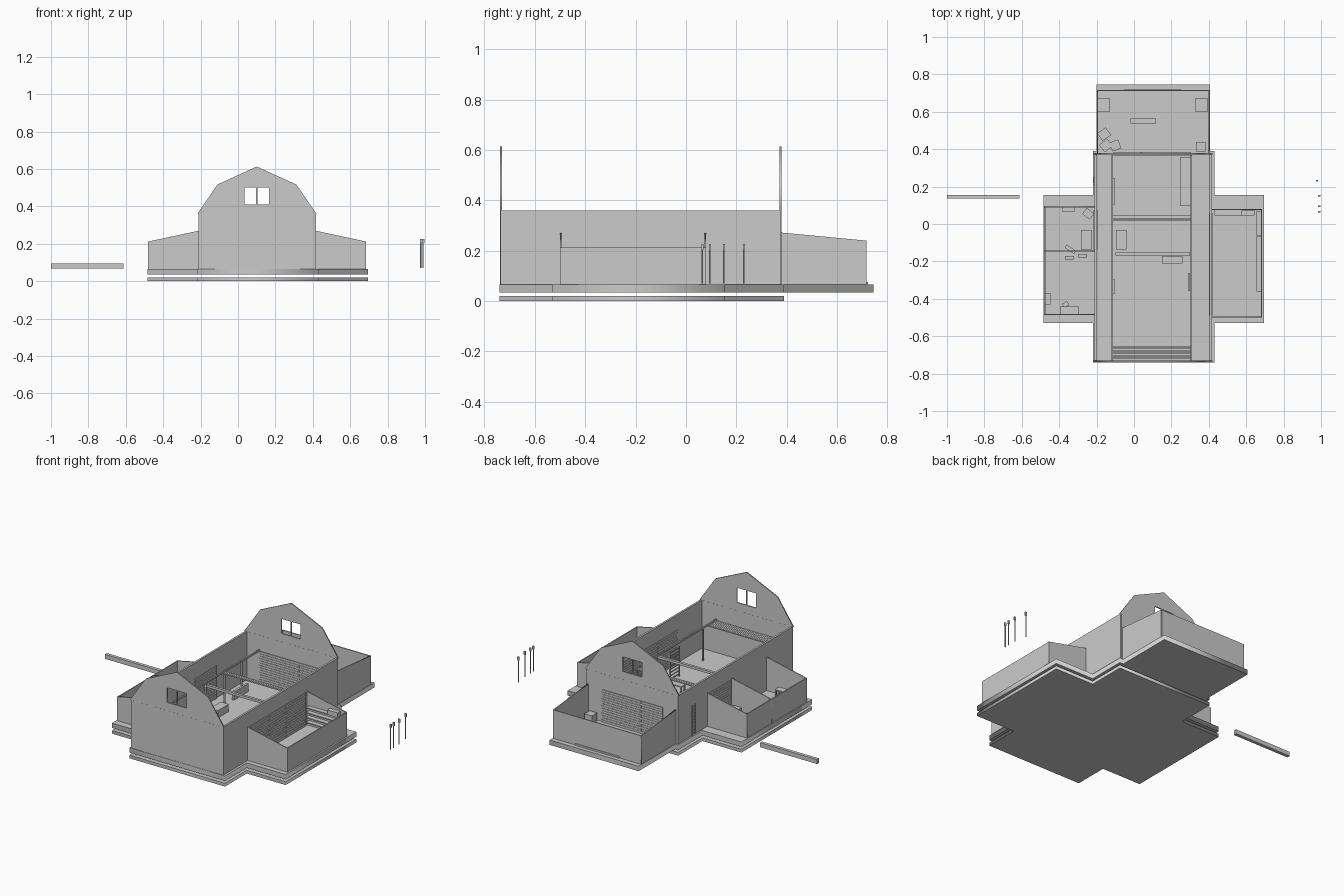
import bpy, math

FLOOR = 0.065


def box(name, x0, x1, y0, y1, z0, z1, rot=0):
    bpy.ops.mesh.primitive_cube_add(size=1, location=((x0 + x1) / 2, (y0 + y1) / 2, (z0 + z1) / 2),
                                    rotation=(0, 0, math.radians(rot)))
    o = bpy.context.object
    o.name = name
    o.scale = (x1 - x0, y1 - y0, z1 - z0)
    return o


def plate(name, outlines, thick, loc, rot=(0, 0, 0)):
    """Flat outline (further outlines are holes), extruded both ways."""
    c = bpy.data.curves.new(name, 'CURVE')
    c.dimensions, c.fill_mode, c.extrude = '2D', 'BOTH', thick / 2
    for pts in outlines:
        s = c.splines.new('POLY')
        s.points.add(len(pts) - 1)
        s.use_cyclic_u = True
        for p, (x, y) in zip(s.points, pts):
            p.co = (x, y, 0, 1)
    o = bpy.data.objects.new(name, c)
    bpy.context.collection.objects.link(o)
    o.location, o.rotation_euler = loc, rot
    bpy.ops.object.select_all(action='DESELECT')
    bpy.context.view_layer.objects.active = o
    o.select_set(True)
    bpy.ops.object.convert(target='MESH')


def rect(x0, x1, y0, y1):
    return [(x0, y0), (x1, y0), (x1, y1), (x0, y1)]


def planks(name, axis, pos, a0, a1, z0, z1, rows=10, t=0.004):
    """Staggered horizontal boards on a wall; axis is the board direction."""
    h = (z1 - z0) / rows
    for r in range(rows):
        cut = a0 + (a1 - a0) * (0.35 if r % 2 else 0.65)
        for s, e in ((a0, cut - 0.001), (cut + 0.001, a1)):
            zs = (z0 + r * h, z0 + (r + 0.9) * h)
            if axis == 'x':
                box(name, s, e, pos - t / 2, pos + t / 2, *zs)
            else:
                box(name, pos - t / 2, pos + t / 2, s, e, *zs)


UP = (math.pi / 2, 0, 0)

# foundation slabs
W0, W1 = -0.22, 0.43
plate("lower_slab", [[(W0, -0.74), (W1, -0.74), (W1, -0.53), (0.695, -0.53), (0.695, 0.155), (W1, 0.155),
                      (W1, 0.39), (W0, 0.39), (W0, 0.155), (-0.485, 0.155), (-0.485, -0.53), (W0, -0.53)]],
      0.02, (0, 0, 0.01))
plate("floor_slab", [[(W0, -0.74), (W1, -0.74), (W1, -0.53), (0.695, -0.53), (0.695, 0.155), (W1, 0.155),
                      (W1, 0.39), (0.405, 0.39), (0.405, 0.745), (-0.2, 0.745), (-0.2, 0.39), (W0, 0.39),
                      (W0, 0.155), (-0.485, 0.155), (-0.485, -0.53), (W0, -0.53)]],
      0.03, (0, 0, 0.05))

# main barn walls
for name, x in (("left_wall", -0.205), ("right_wall", 0.41)):
    box(name, x - 0.006, x + 0.006, -0.737, 0.378, FLOOR, 0.36)
for name, y in (("front_wall", -0.734), ("back_wall", 0.375)):
    box(name, -0.205, 0.41, y - 0.004, y + 0.004, FLOOR, 0.36)
    # gambrel gable with a two-pane window
    plate(name + "_gable", [[(-0.217, 0.36), (0.42, 0.36), (0.312, 0.517), (0.1, 0.613), (-0.11, 0.517)],
                            rect(0.035, 0.097, 0.41, 0.5), rect(0.103, 0.165, 0.41, 0.5)],
          0.007, (0, y, 0), UP)

# open lean-to bays: outer wall and sloping end walls
for name, xi, xo, y0, y1 in (("left_bay", -0.21, -0.48, -0.487, 0.095), ("right_bay", 0.415, 0.685, -0.5, 0.08)):
    s = 1 if xo > 0 else -1
    box(name + "_outer_wall", min(xo, xo - s * 0.006), max(xo, xo - s * 0.006), y0, y1, FLOOR, 0.212)
    ends = [y0 + 0.003, y1 - 0.003] + ([-0.145] if s < 0 else [])
    for y in ends:
        plate(name + "_end_wall", [[(xi, FLOOR), (xo, FLOOR), (xo, 0.212), (xi, 0.27)]], 0.006, (0, y, 0), UP)

# rear room
box("rear_room_back_wall", -0.195, 0.4, 0.71, 0.717, FLOOR, 0.24)
box("rear_door_track", -0.05, 0.25, 0.717, 0.722, FLOOR, 0.075)
for x in (-0.195, 0.4):
    plate("rear_room_side_wall", [[(0.378, FLOOR), (0.716, FLOOR), (0.716, 0.24), (0.378, 0.272)]],
          0.006, (x, 0, 0), (math.pi / 2, 0, math.pi / 2))

# boarded doors on both faces of the inner walls
for y in (0.368, 0.382):
    planks("back_boards", 'x', y, -0.11, 0.305, FLOOR, 0.265, 14)
for x in (0.402, 0.419):
    planks("right_boards", 'y', x, -0.49, 0.06, FLOOR, 0.27, 14)
for x in (-0.214, -0.196):
    planks("left_boards", 'y', x, -0.135, 0.075, FLOOR, 0.265, 14)

# overhead rails, posts and slatted loft strips
for x in (-0.115, 0.305):
    box("long_rail", x - 0.004, x + 0.004, -0.73, 0.37, 0.262, 0.272)
    for y in (-0.6, -0.15, 0.035, 0.2):
        box("rail_post", x - 0.004, x + 0.004, y - 0.004, y + 0.004, FLOOR, 0.262)
for y0, y1, n in ((-0.73, -0.65, 12), (0.02, 0.05, 5)):
    d = (y1 - y0) / n
    for i in range(n):
        box("loft_slat", -0.115, 0.305, y0 + i * d, y0 + (i + 0.8) * d, 0.255, 0.262)
box("cross_beam", -0.1, 0.3, -0.168, -0.152, 0.25, 0.265)

# shelves in the right bay
for z in (0.09, 0.12, 0.15, 0.18):
    box("end_shelf", 0.43, 0.645, 0.045, 0.075, z, z + 0.006)
box("shelf_crate", 0.575, 0.645, 0.045, 0.073, 0.186, 0.21)
for y0, y1 in ((-0.36, -0.212), (-0.21, -0.067), (-0.065, 0.07)):
    box("side_cabinet", 0.655, 0.679, y0, y1, FLOOR, 0.13)

# furniture, crates and bales: x, y, width, depth, height, turn
for name, x, y, w, d, h, r in (
        ("rear_crate", -0.163, 0.635, 0.065, 0.075, 0.05, 0), ("rear_crate", 0.36, 0.635, 0.065, 0.075, 0.05, 0),
        ("rear_crate", 0.357, 0.413, 0.05, 0.05, 0.05, 0), ("bale", -0.16, 0.48, 0.055, 0.05, 0.04, 35),
        ("bale", -0.1, 0.42, 0.05, 0.05, 0.04, 20), ("bale", -0.15, 0.42, 0.055, 0.05, 0.04, 40),
        ("stall_chest", -0.068, -0.085, 0.055, 0.105, 0.045, 0), ("stall_chest", -0.255, -0.085, 0.055, 0.105, 0.045, 0),
        ("long_counter", 0.275, 0.225, 0.06, 0.26, 0.045, 0), ("wall_box", -0.108, -0.335, 0.014, 0.075, 0.05, 0),
        ("wall_box", -0.108, 0.175, 0.014, 0.14, 0.05, 0), ("stack", -0.245, 0.055, 0.05, 0.04, 0.03, -40),
        ("trunk", -0.35, 0.077, 0.07, 0.02, 0.04, 0), ("board_seat", -0.34, -0.135, 0.06, 0.02, 0.02, -35),
        ("low_box", -0.345, -0.18, 0.05, 0.02, 0.03, 0), ("low_box", -0.275, -0.17, 0.05, 0.02, 0.03, 0),
        ("left_cupboard", -0.46, -0.4, 0.028, 0.06, 0.06, 0), ("stool", -0.365, -0.43, 0.03, 0.025, 0.03, 30)):
    box(name, x - w / 2, x + w / 2, y - d / 2, y + d / 2, FLOOR, FLOOR + h, r)

# tables and bench with legs
for name, x, y, w, d, h in (("bench", 0.05, 0.55, 0.135, 0.028, 0.03), ("table", 0.205, -0.19, 0.11, 0.04, 0.045),
                            ("desk", -0.345, -0.46, 0.1, 0.04, 0.045)):
    box(name + "_top", x - w / 2, x + w / 2, y - d / 2, y + d / 2, FLOOR + h - 0.006, FLOOR + h)
    for sx in (-1, 1):
        for sy in (-1, 1):
            lx, ly = x + sx * (w / 2 - 0.005), y + sy * (d / 2 - 0.005)
            box(name + "_leg", lx - 0.004, lx + 0.004, ly - 0.004, ly + 0.004, FLOOR, FLOOR + h - 0.006)

# ladders
for x, y, w in ((-0.214, 0.23, 0.03), (0.294, -0.31, 0.09)):
    for s in (-1, 1):
        box("ladder_rail", x - 0.004, x + 0.004, y + s * w / 2 - 0.003, y + s * w / 2 + 0.003, FLOOR, 0.25)
    for i in range(9):
        box("ladder_rung", x - 0.003, x + 0.003, y - w / 2, y + w / 2, 0.08 + i * 0.02, 0.084 + i * 0.02)

# loose parts beside the barn
box("loose_beam", -0.965, -0.612, 0.136, 0.156, 0.068, 0.095)
box("loose_beam_end", -1.0, -0.965, 0.136, 0.156, 0.068, 0.095)
for x, y in ((0.977, 0.23), (0.99, 0.15), (0.99, 0.095), (0.99, 0.065)):
    bpy.ops.mesh.primitive_cylinder_add(vertices=8, radius=0.003, depth=0.155, location=(x, y, 0.147))
    bpy.context.object.name = "tool_handle"
    box("tool_head", x - 0.005, min(x + 0.007, 1), y - 0.004, y + 0.004, 0.205, 0.226)
